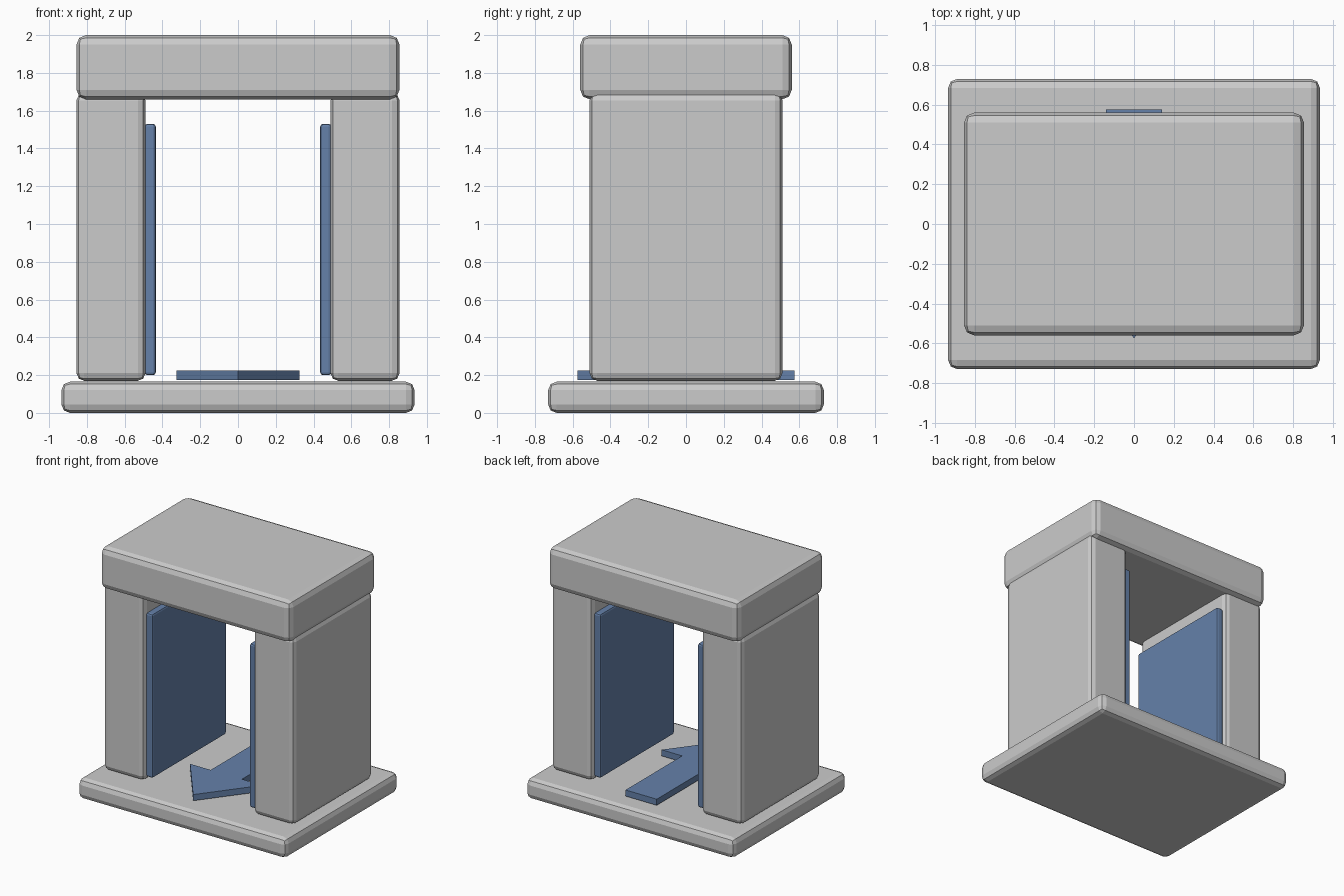
import bpy, bmesh

if "Cube" in bpy.data.objects:
    bpy.data.objects.remove(bpy.data.objects["Cube"])

blue = bpy.data.materials.new("blue")
blue.diffuse_color = (0.13, 0.22, 0.40, 1)
blue.use_nodes = True
blue.node_tree.nodes["Principled BSDF"].inputs["Base Color"].default_value = blue.diffuse_color


def finish(name, bm, mat=None):
    me = bpy.data.meshes.new(name)
    bmesh.ops.recalc_face_normals(bm, faces=bm.faces)
    bm.to_mesh(me)
    bm.free()
    ob = bpy.data.objects.new(name, me)
    bpy.context.collection.objects.link(ob)
    if mat:
        me.materials.append(mat)
    return ob


def box(name, lo, hi, bevel, mat=None):
    """Bevelled block between two corners."""
    bm = bmesh.new()
    bmesh.ops.create_cube(bm, size=1)
    for v in bm.verts:
        v.co = [(a + b) / 2 + c * (b - a) for a, b, c in zip(lo, hi, v.co)]
    ob = finish(name, bm, mat)
    mod = ob.modifiers.new("bevel", 'BEVEL')
    mod.width = bevel
    mod.segments = 2
    return ob


# floor slab and lintel
box("base_slab", (-0.935, -0.73, 0), (0.935, 0.73, 0.165), 0.045)
box("lintel", (-0.855, -0.56, 1.66), (0.855, 0.56, 2.0), 0.05)

# pillars with inner blue panels
for side, s in (("left", -1), ("right", 1)):
    x0, x1 = sorted((s * 0.49, s * 0.855))
    box(side + "_pillar", (x0, -0.51, 0.17), (x1, 0.51, 1.695), 0.04)
    x0, x1 = sorted((s * 0.435, s * 0.495))
    box(side + "_panel", (x0, -0.475, 0.2), (x1, 0.475, 1.53), 0.015, blue)

# floor arrow pointing to the front
half = [(0.325, -0.15), (0.14, -0.15), (0.14, 0.575)]
outline = [(0, -0.575)] + half + [(-x, y) for x, y in reversed(half)]
bm = bmesh.new()
face = bm.faces.new([bm.verts.new((x, y, 0.175)) for x, y in outline])
top = bmesh.ops.extrude_face_region(bm, geom=[face], use_keep_orig=True)["geom"]
bmesh.ops.translate(bm, vec=(0, 0, 0.05),
                    verts=[g for g in top if isinstance(g, bmesh.types.BMVert)])
finish("floor_arrow", bm, blue)
